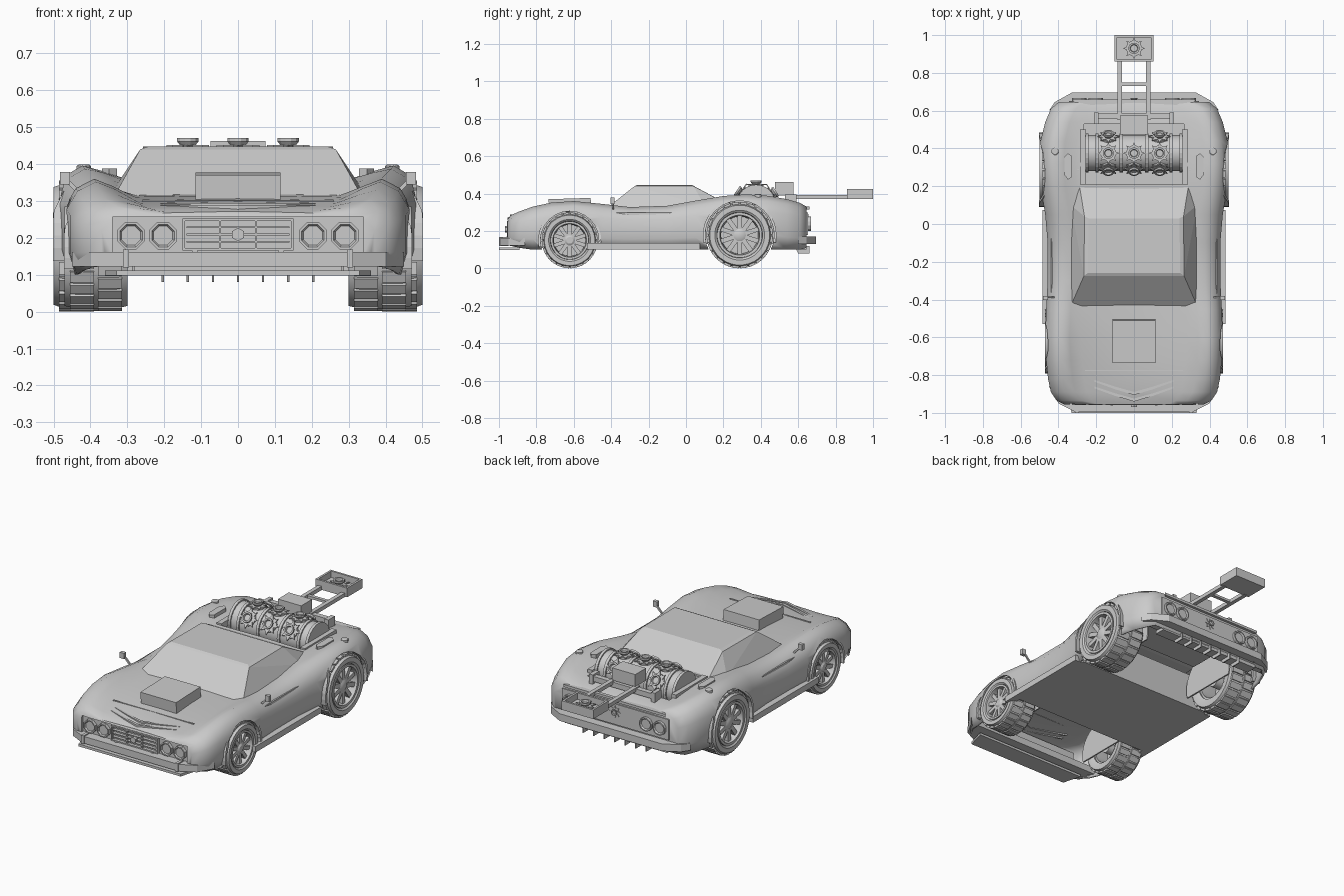
import bpy, bmesh
from math import pi, sin, cos, radians
from mathutils import Matrix, Vector

if "Cube" in bpy.data.objects:
    bpy.data.objects.remove(bpy.data.objects["Cube"])

T, R = Matrix.Translation, Matrix.Rotation
FWD, BACK, SIDE = R(pi/2, 4, 'X'), R(-pi/2, 4, 'X'), R(pi/2, 4, 'Y')


def finish(name, bm, mirror=False, smooth=None):
    bmesh.ops.remove_doubles(bm, verts=bm.verts, dist=1e-5)
    bmesh.ops.recalc_face_normals(bm, faces=bm.faces)
    me = bpy.data.meshes.new(name)
    bm.to_mesh(me)
    bm.free()
    if smooth:
        me.shade_smooth()
        me.set_sharp_from_angle(angle=radians(smooth))
    ob = bpy.data.objects.new(name, me)
    bpy.context.collection.objects.link(ob)
    if mirror:
        ob.modifiers.new("Mirror", 'MIRROR').use_mirror_merge = False
    return ob


def add_box(bm, lo, hi, M=Matrix()):
    lo, hi = Vector(lo), Vector(hi)
    S = Matrix.Diagonal((*(hi - lo), 1))
    bmesh.ops.create_cube(bm, size=1, matrix=M @ T((lo + hi) / 2) @ S)


def box(name, lo, hi, mirror=False):
    bm = bmesh.new()
    add_box(bm, lo, hi)
    return finish(name, bm, mirror)


def add_prism(bm, pts, axis, a, b, M=Matrix()):
    put = {'x': lambda p, t: (t, p[0], p[1]), 'y': lambda p, t: (p[0], t, p[1]),
           'z': lambda p, t: (p[0], p[1], t)}[axis]
    A, B = [[bm.verts.new(M @ Vector(put(p, t))) for p in pts] for t in (a, b)]
    bm.faces.new(A)
    bm.faces.new(B)
    for i in range(len(pts)):
        j = (i + 1) % len(pts)
        bm.faces.new((A[i], A[j], B[j], B[i]))


def prism(name, pts, axis, a, b, mirror=False, smooth=None):
    bm = bmesh.new()
    add_prism(bm, pts, axis, a, b)
    return finish(name, bm, mirror, smooth)


def lathe(bm, prof, n, M):
    rings = [[bm.verts.new(M @ Vector((r*cos(a), r*sin(a), z))) for r, z in prof]
             for a in [(i + .5)*2*pi/n for i in range(n)]]
    for i in range(n):
        p, q = rings[i], rings[(i + 1) % n]
        for k in range(len(prof) - 1):
            bm.faces.new((p[k], p[k+1], q[k+1], q[k]))


def arc(cy, cz, r, a0, a1, n):
    return [(cy + r*cos(radians(a0 + (a1-a0)*i/n)), cz + r*sin(radians(a0 + (a1-a0)*i/n))) for i in range(n + 1)]


def wide(pts):
    return pts + [(-x, y) for x, y in reversed(pts)]


# Body shell: y, half width, bottom, fender crest, centre height
stations = [(-.955, .37, .125, .262, .268), (-.935, .41, .12, .285, .275), (-.89, .44, .11, .305, .284),
            (-.82, .455, .1, .33, .294), (-.72, .465, .1, .352, .303), (-.6, .47, .1, .36, .311),
            (-.45, .465, .1, .345, .315), (-.3, .457, .1, .328, .318), (-.1, .457, .1, .335, .33),
            (.05, .47, .1, .362, .345), (.2, .495, .1, .387, .36), (.32, .502, .1, .396, .362),
            (.44, .495, .1, .388, .355), (.54, .47, .1, .37, .345), (.61, .44, .1, .35, .337), (.645, .40, .11, .33, .325)]
bm = bmesh.new()
loops = []
for y, w, zb, zs, zc in stations:
    h = zs - zb
    half = [(w*.96, zb), (w, zb+.25*h), (w, zb+.7*h), (w-.03, zb+.9*h), (w-.08, zs),
            (w-.13, .6*zs+.4*zc), (w-.19, zc)]
    ring = half + [(0, zc+.004)] + [(-x, z) for x, z in reversed(half)]
    loops.append([bm.verts.new((x, y, z)) for x, z in ring])
bottoms = []
for p, q in zip(loops, loops[1:]):
    for i in range(15):
        j = (i + 1) % 15
        f = bm.faces.new((p[i], p[j], q[j], q[i]))
        if i == 14:
            bottoms.append(f)
bm.faces.new(loops[0])
bm.faces.new(loops[-1])
bmesh.ops.recalc_face_normals(bm, faces=bm.faces)
bmesh.ops.delete(bm, geom=bottoms, context='FACES_ONLY')
body = finish("body_shell", bm, smooth=50)
solid = body.modifiers.new("Thickness", 'SOLIDIFY')
solid.thickness = .01
cutters = [box("bay_cutter", (-.265, .21, .3), (.265, .53, .5)), box("nose_cutter", (-.34, -1.1, .155), (.34, -.94, .257))]

# Wheels: name, axle y, radius, inner x, outer x
for nm, cy, r, x0, x1 in (("front", -.622, .15, .30, .47), ("rear", .287, .178, .31, .50)):
    M = T((0, cy, r)) @ SIDE
    bm = bmesh.new()
    t = r - .007
    lathe(bm, [(.62*r, x0+.01), (.75*r, x0), (.9*r, x0), (t, x0+.03), (t, x1-.03), (.9*r, x1),
               (.75*r, x1), (.69*r, x1-.008), (.67*r, x1-.03), (.62*r, x0+.01)], 32, M)
    # Tread blocks in two staggered rows
    xm = (x0 + x1) / 2
    for i in range(24):
        for k, (a, b) in enumerate(((x0+.015, xm-.006), (xm+.006, x1-.015))):
            Q = T((0, cy, r)) @ R((i + k/2)*pi/12, 4, 'X')
            add_box(bm, (a, -.1*r, t-.012), (b, .1*r, r-.001), Q)
    finish(nm + "_tyres", bm, True, 30)
    bm = bmesh.new()
    lathe(bm, [(.66*r, x0+.02), (.68*r, x1-.004), (.6*r, x1-.004), (.56*r, x1-.045), (.56*r, x0+.02), (.66*r, x0+.02)], 32, M)
    lathe(bm, [(0, x0+.02), (.2*r, x0+.02), (.2*r, x1-.02), (.12*r, x1-.012), (0, x1-.012)], 16, M)
    lathe(bm, [(0, x1-.07), (.57*r, x1-.07)], 32, M)
    for i in range(10):
        add_box(bm, (x1-.045, -.07*r, .18*r), (x1-.018, .07*r, .6*r), T((0, cy, r)) @ R(i*pi/5, 4, 'X'))
    finish(nm + "_rims", bm, True, 30)
    rc = r + .006
    for s in (-1, 1):
        cutters.append(prism(nm + "_arch_cutter", arc(cy, r, rc, 0, 345, 23), 'x', s*.36, s*.6))
    # Tapered arch lip following the fender, and inner wheel well wall
    lip = prism(nm + "_arch_lips", arc(cy, r, rc+.013, -12, 192, 20) + arc(cy, r, rc, 192, -12, 20), 'x', x1-.05, x1+.002, True)
    for v in lip.data.vertices:
        if v.co.x > x1:
            v.co.x -= max(0, v.co.z - 1.5*r) * .5
    prism(nm + "_well_walls", arc(cy, r, rc, -15, 195, 18), 'x', x0-.02, x0-.012, True)

for c in cutters:
    c.hide_render = True
    c.display_type = 'WIRE'
    m = body.modifiers.new("Cut", 'BOOLEAN')
    m.operation, m.object, m.solver = 'DIFFERENCE', c, 'EXACT'

# Floor tub and side skirts
box("floor_tub", (-.44, -.455, .1), (.44, .09, .3))
box("side_skirts", (.44, -.53, .1), (.485, .075, .135), True)

# Cabin
bm = bmesh.new()
rows = [[(.335, -.435, .314), (.335, .1, .335), (.29, .21, .35)], [(.265, -.275, .44), (.262, .03, .44), (.262, .04, .44)],
        [(.245, -.26, .447), (.24, .02, .447), (.24, .03, .447)]]
pts = [Vector((s*x, y, z)) for row in rows for x, y, z in row for s in (-1, 1)]
bmesh.ops.convex_hull(bm, input=[bm.verts.new(p) for p in pts])
finish("cabin", bm)

# Bonnet scoop and V trims
prism("bonnet_scoop", [(-.73, .295), (-.735, .370), (-.51, .377), (-.505, .305)], 'x', -.115, .115)
bm = bmesh.new()
for y, z in ((-.875, .286), (-.91, .281)):
    add_prism(bm, [(.21, y+.04), (.1, y), (0, y-.03), (-.1, y), (-.21, y+.04),
                   (-.21, y+.05), (-.1, y+.014), (0, y-.014), (.1, y+.014), (.21, y+.05)], 'z', z-.01, z+.008)
finish("bonnet_trims", bm)
box("bonnet_seam", (-.26, -.779, .29), (.26, -.772, .303))

# Nose: recessed panel, grille, lamps
box("nose_panel", (-.345, -.94, .15), (.345, -.93, .26))
bm = bmesh.new()
for lo, hi in (((-.15, .165), (.15, .172)), ((-.15, .246), (.15, .253)), ((-.15, .165), (-.143, .253)),
               ((.143, .165), (.15, .253)), ((-.14, .187), (.14, .191)), ((-.14, .227), (.14, .231)),
               ((-.14, .206), (.14, .212)), ((-.052, .17), (-.046, .25)), ((.046, .17), (.052, .25))):
    add_box(bm, (lo[0], -.958, lo[1]), (hi[0], -.938, hi[1]))
lathe(bm, [(0, .03), (.018, .03), (.018, 0)], 6, T((0, -.938, .209)) @ FWD)
finish("grille", bm)
lamp = [(.04, 0), (.04, .018), (.033, .018), (.028, .01), (0, .01)]
for nm, y, z, A, n in (("headlamps", -.94, .206, FWD, 8), ("tail_lamps", .65, .24, BACK, 12)):
    bm = bmesh.new()
    for x in (.203, .29):
        lathe(bm, lamp, n, T((x, y, z)) @ A)
    finish(nm, bm, True)

# Front bumper, overriders, splitter
prism("front_bumper", wide([(.45, -.86), (.40, -.95), (.31, -.995)])
      + wide([(-.30, -.955), (-.38, -.92), (-.43, -.85)]), 'z', .122, .162)
box("front_overriders", (.295, -1, .12), (.312, -.95, .168), True)
box("bumper_mounts", (.11, -.96, .15), (.125, -.93, .17), True)
prism("front_splitter", wide([(.36, -.89), (.33, -1)]), 'z', .098, .112)

# Tail: panel, bumper, diffuser with fins
box("tail_panel", (-.345, .64, .18), (.345, .652, .30))
prism("rear_bumper", wide([(.45, .60), (.42, .645), (.33, .695)]) + wide([(-.31, .655), (-.39, .62), (-.43, .58)]), 'z', .13, .172)
box("diffuser", (-.33, .58, .1), (.33, .645, .12))
bm = bmesh.new()
for i in range(-3, 4):
    add_prism(bm, [(.59, .1), (.60, .08), (.66, .08), (.66, .12), (.59, .12)], 'x', i*.068-.003, i*.068+.003)
finish("diffuser_fins", bm)
prism("tail_lip", wide([(.30, .625), (.33, .66)]), 'z', .315, .33)

# Engine: ribbed half barrel in a framed bay
ey, ez = .375, .345
prism("engine_barrel", arc(ey, ez, .095, -30, 210, 16), 'x', -.245, .245, smooth=30)
bm = bmesh.new()
for x in (-.25, -.195, -.0675, .0675, .195, .25):
    add_prism(bm, arc(ey, ez, .103, -30, 210, 16), 'x', x-.008, x+.008)
finish("engine_ribs", bm)
box("bay_rails", (.255, .21, .335), (.285, .50, .37), True)
box("bay_floor", (-.27, .19, .285), (.27, .535, .30))


# Finned nozzle: flared cup ringed by spikes
def nozzle(bm, M):
    lathe(bm, [(.042, -.008), (.042, .002), (.02, .004), (.03, .016), (.03, .026), (.021, .026), (.018, .014), (0, .014)], 12, M)
    for i in range(8):
        add_prism(bm, [(.03, -.012), (.058, 0), (.03, .012)], 'z', 0, .006, M @ R(i*pi/4, 4, 'Z'))


bm = bmesh.new()
for tilt in (55, 0, -58):
    for x in (-.136, 0, .136):
        if tilt > -50 or x:
            nozzle(bm, T((x, ey, ez)) @ R(radians(tilt), 4, 'X') @ T((0, 0, .1)))
finish("engine_nozzles", bm)
bm = bmesh.new()
nozzle(bm, T((0, .652, .255)) @ BACK @ Matrix.Scale(.6, 4))
finish("tail_nozzle", bm)

# Rear boom carrying an open tray with a nozzle
box("boom_housing", (-.075, .475, .39), (.075, .575, .462))
bm = bmesh.new()
add_box(bm, (-.21, .555, .355), (.21, .585, .385))
for s in (-1, 1):
    add_box(bm, (s*.075-.012, .55, .37), (s*.075+.012, .87, .392))
    add_box(bm, (s*.2-.012, .53, .34), (s*.2+.012, .59, .395))
add_box(bm, (-.07, .73, .374), (.07, .75, .388))
finish("boom_frame", bm)
bm = bmesh.new()
add_box(bm, (-.102, .86, .372), (.102, 1, .388))
for lo, hi in (((-.102, .86), (-.09, 1)), ((.09, .86), (.102, 1)), ((-.102, .86), (.102, .872)), ((-.102, .988), (.102, 1))):
    add_box(bm, (*lo, .38), (*hi, .425))
finish("boom_tray", bm)
bm = bmesh.new()
nozzle(bm, T((0, .93, .396)))
finish("tray_nozzle", bm)

# Wing mirrors, fender scoops, filler caps
bm = bmesh.new()
add_prism(bm, [(.42, .318), (.43, .314), (.47, .355), (.46, .36)], 'y', -.392, -.384)
add_box(bm, (.455, -.403, .345), (.482, -.382, .378))
finish("wing_mirrors", bm, True)
prism("fender_scoops", [(.328, .25), (.35, .235), (.368, .26), (.368, .355), (.35, .375), (.328, .36)], 'z', .34, .388, True)
bm = bmesh.new()
lathe(bm, [(.02, -.02), (.02, .004), (.014, .008), (0, .008)], 12, T((.418, .385, .391)))
finish("filler_caps", bm, True)
